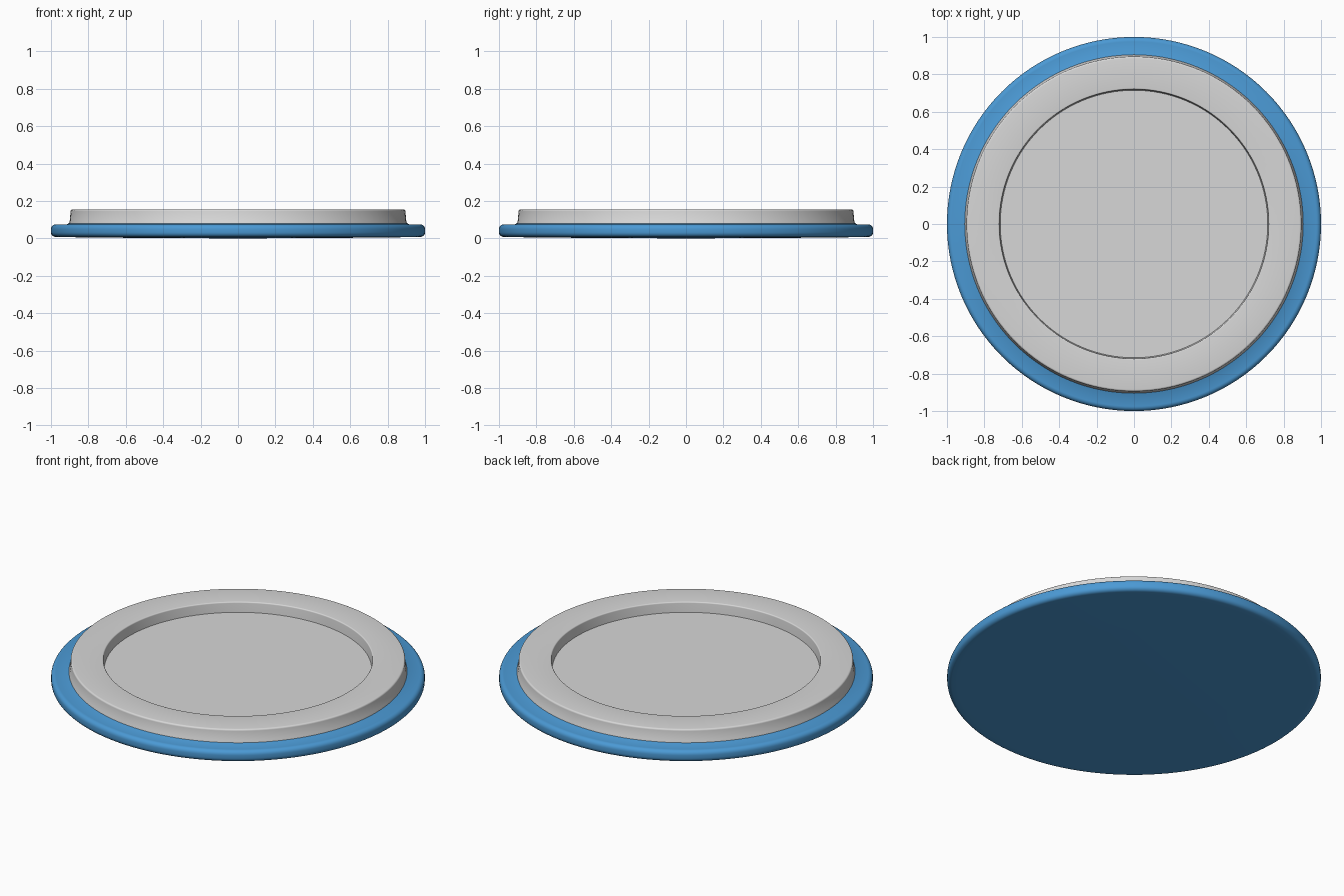
import bpy, bmesh, math

if "Cube" in bpy.data.objects:
    bpy.data.objects.remove(bpy.data.objects["Cube"])

SEG = 128

def material(name, rgb):
    m = bpy.data.materials.new(name)
    m.diffuse_color = (*rgb, 1)
    m.use_nodes = True
    m.node_tree.nodes["Principled BSDF"].inputs["Base Color"].default_value = m.diffuse_color
    return m

def lathe(name, profile, mat):
    """Revolve an (r, z) profile around z; r = 0 ends become poles."""
    bm = bmesh.new()
    vs = [bm.verts.new((r, 0, z)) for r, z in profile]
    es = [bm.edges.new(p) for p in zip(vs, vs[1:])]
    bmesh.ops.spin(bm, geom=vs + es, cent=(0, 0, 0), axis=(0, 0, 1),
                   angle=2 * math.pi, steps=SEG, use_duplicate=False)
    bmesh.ops.remove_doubles(bm, verts=bm.verts, dist=1e-5)
    bmesh.ops.recalc_face_normals(bm, faces=bm.faces)
    me = bpy.data.meshes.new(name)
    bm.to_mesh(me)
    bm.free()
    ob = bpy.data.objects.new(name, me)
    bpy.context.collection.objects.link(ob)
    me.materials.append(mat)
    bpy.ops.object.select_all(action='DESELECT')
    ob.select_set(True)
    bpy.context.view_layer.objects.active = ob
    bpy.ops.object.shade_smooth_by_angle(angle=math.radians(35))
    return ob

def arc(cr, cz, rad, a0, a1, n=5):
    return [(cr + rad * math.cos(math.radians(a0 + (a1 - a0) * i / n)),
             cz + rad * math.sin(math.radians(a0 + (a1 - a0) * i / n)))
            for i in range(n + 1)]

blue = material("blue", (0.07, 0.32, 0.66))
grey = material("light grey", (0.68, 0.68, 0.68))

# Base flange with rounded rim, slightly domed underside and a root fillet
base = ([(0, 0), (0.57, 0.003), (0.95, 0.007)]
        + arc(0.975, 0.033, 0.025, -90, 0)
        + arc(0.975, 0.05, 0.025, 0, 90)
        + [(0.915, 0.075), (0.905, 0.081), (0.85, 0.081), (0, 0.081)])
lathe("base_flange", base, blue)

# Raised tray: outer wall, rounded lip and recessed floor
tray = ([(0, 0.079), (0.905, 0.079), (0.905, 0.081), (0.9, 0.09)]
        + arc(0.885, 0.145, 0.01, 0, 90)
        + arc(0.727, 0.148, 0.007, 90, 180)
        + [(0.715, 0.096), (0, 0.096)])
lathe("raised_tray", tray, grey)
